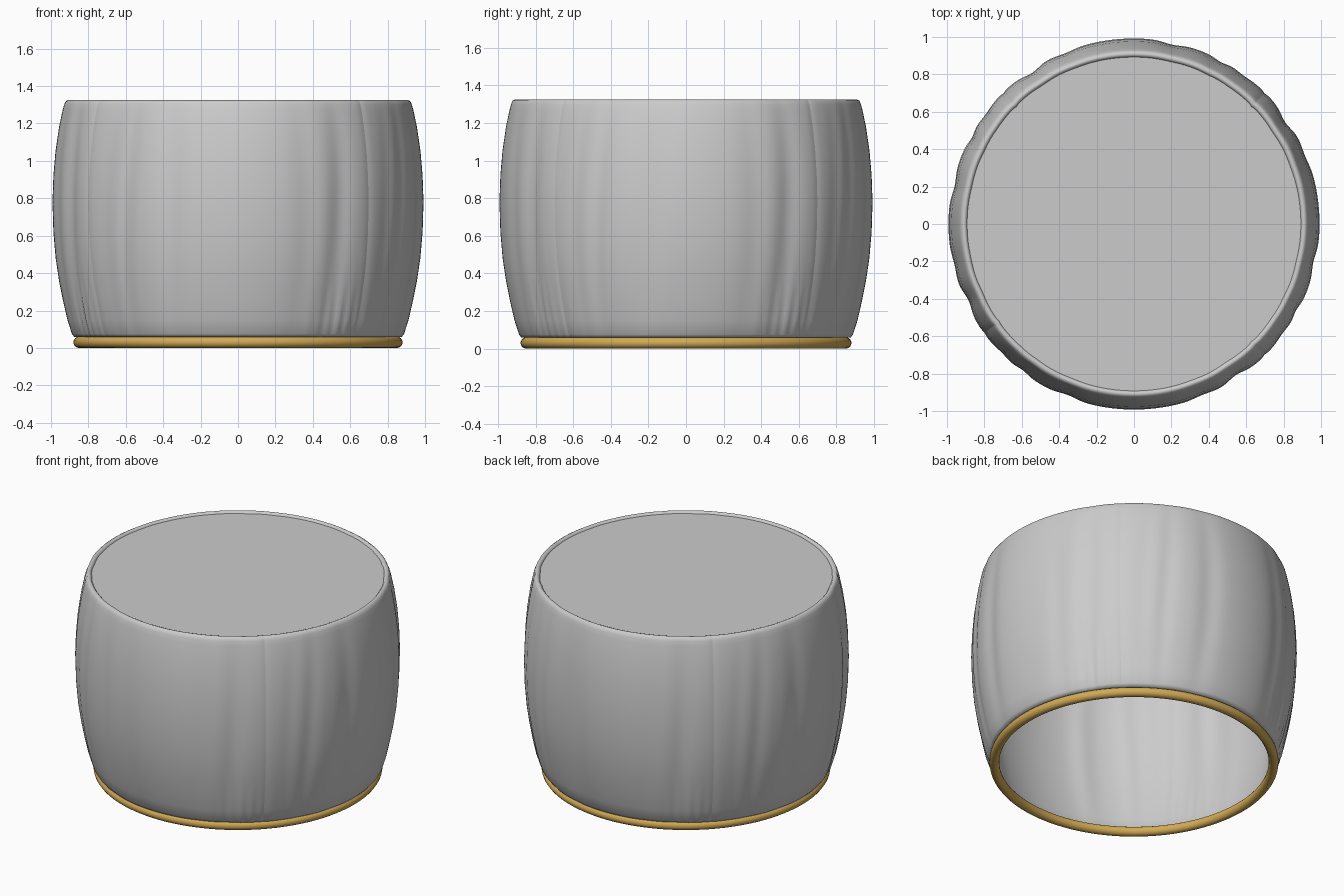
import bpy, bmesh, math

cube = bpy.data.objects.get("Cube")
if cube:
    bpy.data.objects.remove(cube, do_unlink=True)


def material(name, color):
    m = bpy.data.materials.new(name)
    m.use_nodes = True
    m.diffuse_color = (*color, 1)
    m.node_tree.nodes["Principled BSDF"].inputs["Base Color"].default_value = (*color, 1)
    return m


fabric = material("grey fabric", (0.6, 0.6, 0.6))
gold = material("brushed gold", (0.64, 0.40, 0.09))

# Barrel outline of the fabric side, as (radius, height)
SIDE = [(0.85, 0.06), (0.875, 0.058), (0.888, 0.075), (0.912, 0.15), (0.935, 0.25),
        (0.957, 0.36), (0.975, 0.48), (0.987, 0.62), (0.992, 0.78), (0.987, 0.92),
        (0.976, 1.05), (0.957, 1.18), (0.938, 1.27), (0.93, 1.3), (0.922, 1.318),
        (0.91, 1.325), (0.9, 1.322), (0.892, 1.312), (0.89, 1.3)]
SEAMS = [45, 135, 216, 315]
# Soft folds beside each seam: offset in degrees, width, depth
FOLDS = [(-25, 4, 0.008), (-13, 4, 0.018), (10, 3, 0.006), (17, 3, 0.01), (31, 4, 0.012)]


def bump(x, width):
    return math.exp(-(x / width) ** 2)


def fold_depth(deg, z):
    """Inward pull of the cloth at an angle and height."""
    belly = max(0, math.sin(math.pi * min(1, z / 1.36))) ** 0.7
    total = 0
    for seam in SEAMS:
        d = (deg - seam + 180) % 360 - 180
        for offset, width, depth in FOLDS:
            drift = offset + 2 * math.sin(2.2 * z + offset)
            total += depth * bump(d - drift, width) * belly
        total += 0.004 * bump(d, 1)
        # Small gathers near the hem
        total += 0.004 * math.sin(1.6 * d) * bump(d + 8, 9) * bump(z - 0.15, 0.14)
    return total


def new_object(name, bm, mat):
    mesh = bpy.data.meshes.new(name)
    bm.to_mesh(mesh)
    bm.free()
    obj = bpy.data.objects.new(name, mesh)
    bpy.context.collection.objects.link(obj)
    mesh.materials.append(mat)
    mesh.shade_smooth()
    return obj


# Four cloth panels, meeting at open seams
def panel(name, start, end):
    bm = bmesh.new()
    count = int(end - start)
    rows = []
    for r, z in SIDE:
        row = []
        for i in range(count + 1):
            deg = start + (end - start) * i / count
            a = math.radians(deg)
            rad = r - fold_depth(deg, z)
            row.append(bm.verts.new((rad * math.cos(a), rad * math.sin(a), z)))
        rows.append(row)
    for low, high in zip(rows, rows[1:]):
        for i in range(count):
            bm.faces.new((low[i], low[i + 1], high[i + 1], high[i]))
    return new_object(name, bm, fabric)


for name, start, end in zip(("back", "right", "front", "left"), SEAMS, SEAMS[1:] + [405]):
    panel(name + "_panel", start, end)

# Flat seat top, set just below the rim
bm = bmesh.new()
bmesh.ops.create_circle(bm, cap_ends=True, segments=128, radius=0.893)
bmesh.ops.translate(bm, verts=bm.verts, vec=(0, 0, 1.312))
new_object("seat_top", bm, fabric)

# Base ring
bpy.ops.mesh.primitive_torus_add(major_segments=128, minor_segments=16, major_radius=0.85,
                                 minor_radius=0.03, location=(0, 0, 0.03))
ring = bpy.context.object
ring.name = "base_ring"
ring.data.materials.append(gold)
bpy.ops.object.shade_smooth()
